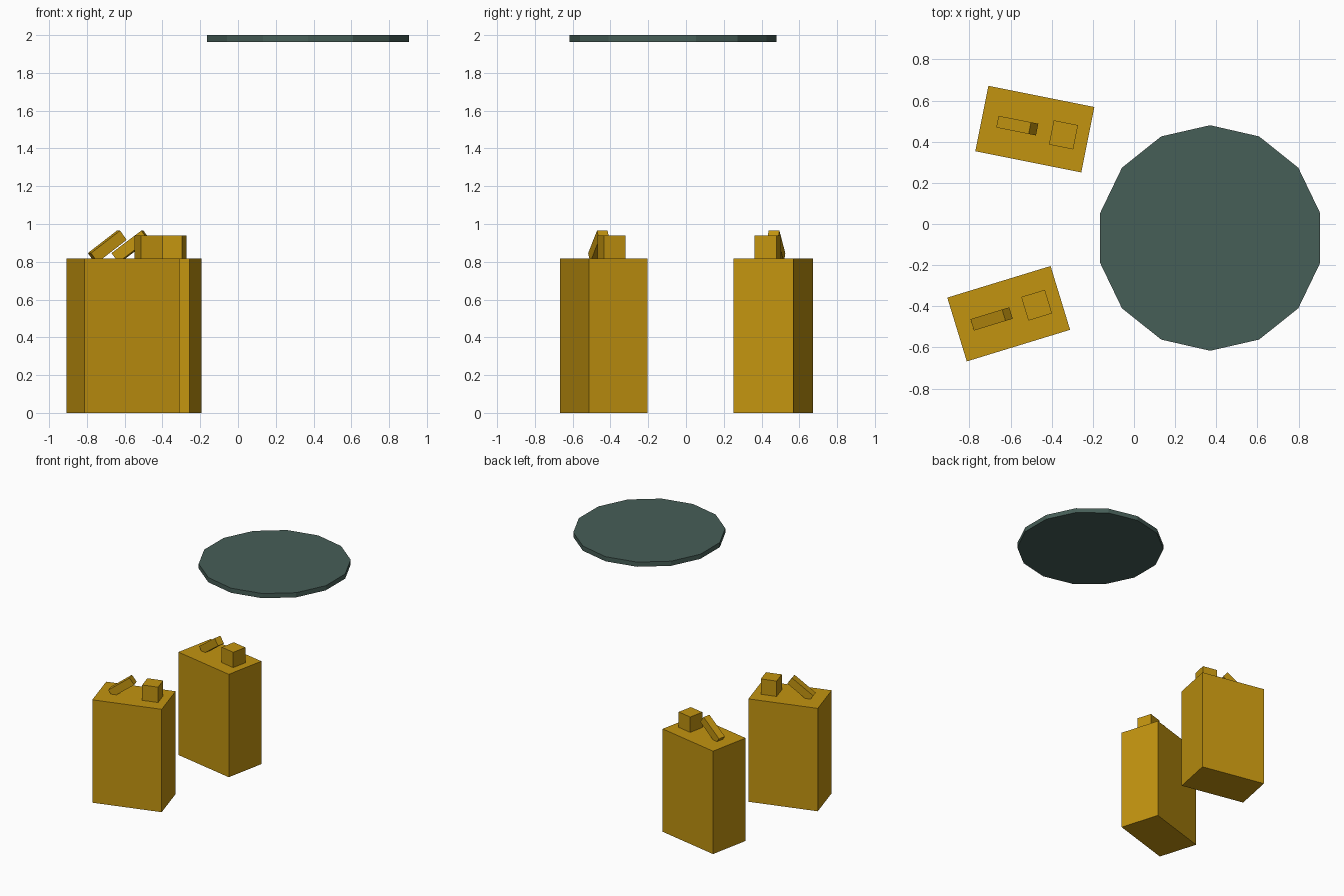
import bpy, math
from mathutils import Matrix, Vector

if "Cube" in bpy.data.objects:
    bpy.data.objects.remove(bpy.data.objects["Cube"])


def make_material(name, rgb):
    m = bpy.data.materials.new(name)
    m.diffuse_color = (*rgb, 1.0)
    m.use_nodes = True
    m.node_tree.nodes["Principled BSDF"].inputs["Base Color"].default_value = m.diffuse_color
    return m


gold = make_material("mustard yellow", (0.54, 0.295, 0.005))
slate = make_material("dark grey green", (0.062, 0.112, 0.096))


def box(name, size, centre, placement, tilt=0.0):
    """Box tilted about its local y axis, then set in the can's frame."""
    bpy.ops.mesh.primitive_cube_add(size=1)
    ob = bpy.context.object
    ob.name = name
    ob.data.transform(placement @ Matrix.Translation(Vector(centre))
                      @ Matrix.Rotation(-tilt, 4, 'Y')
                      @ Matrix.Diagonal((*size, 1)))
    ob.data.materials.append(gold)
    return ob


def fuel_can(label, x, y, angle):
    frame = (Matrix.Translation((x, y, 0))
             @ Matrix.Rotation(math.radians(angle), 4, 'Z'))
    # Tall body
    box(label + "_can_body", (0.525, 0.324, 0.817), (0, 0, 0.4085), frame)
    # Square cap
    box(label + "_can_cap", (0.12, 0.12, 0.13), (0.142, 0, 0.874), frame)
    # Slanted spout sunk into the top
    box(label + "_can_spout", (0.2, 0.058, 0.061), (-0.087, 0, 0.881), frame,
        math.radians(36.5))


fuel_can("back", -0.482, 0.461, -11.3)
fuel_can("front", -0.609, -0.436, 17.0)

# Floating fourteen-sided disc, one corner pointing to the back
bpy.ops.mesh.primitive_cylinder_add(vertices=14, radius=0.548, depth=0.037,
                                    location=(0.37, -0.068, 1.9815))
disc = bpy.context.object
disc.name = "round_plate"
disc.data.materials.append(slate)
